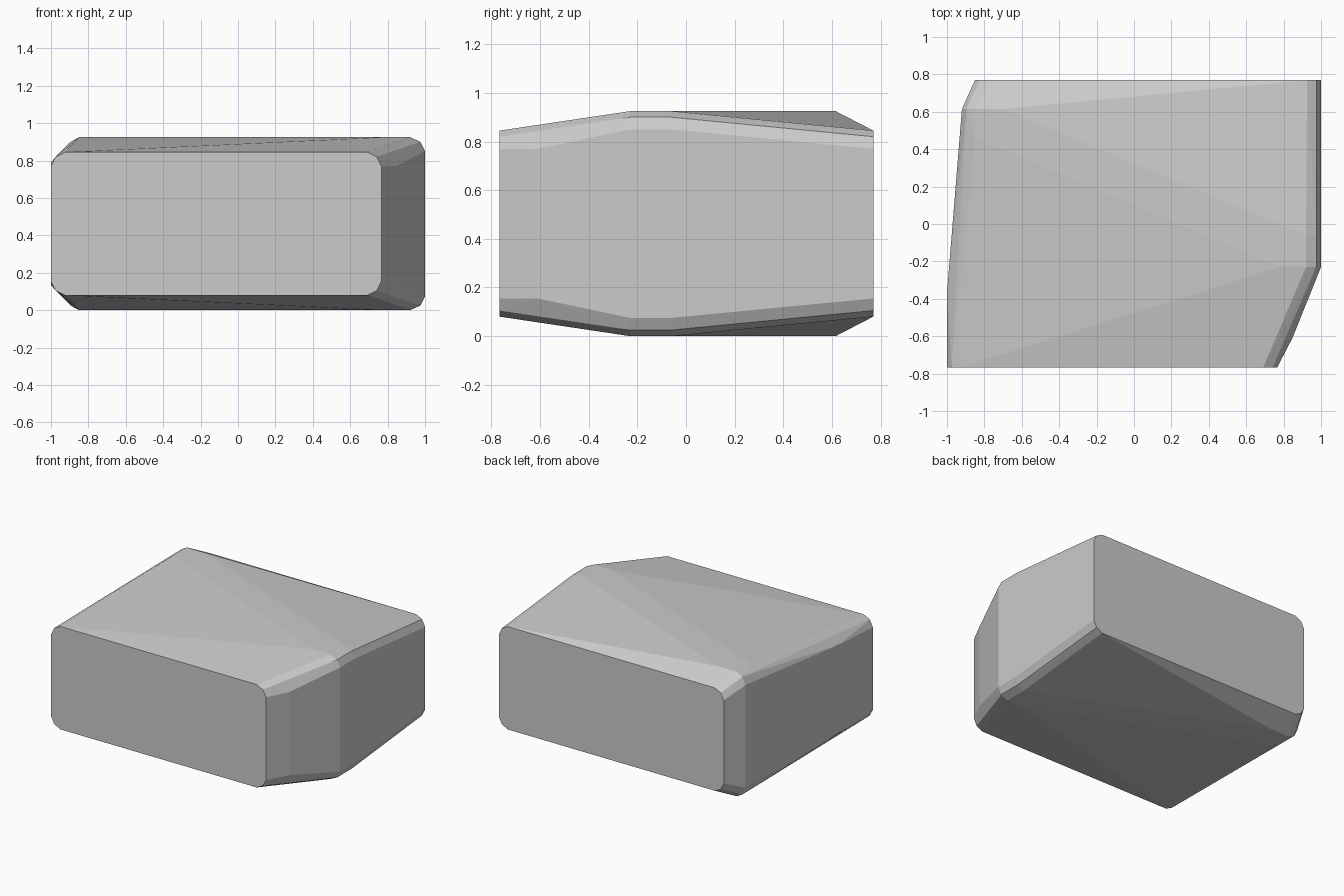
import bpy, bmesh
from math import radians

if "Cube" in bpy.data.objects:
    bpy.data.objects.remove(bpy.data.objects["Cube"])

H = 0.925  # full height; the block mirrors about H / 2


def both(x, y, z):
    """A point on the upper half and its mirror on the lower half."""
    return [(x, y, z), (x, y, H - z)]


def end_face(y, x0, x1):
    """Rectangle with softly rounded corners at one end of the block."""
    pts = []
    for x, s in ((x0, 1), (x1, -1)):
        for dx, z in ((0, 0.77), (0.025, 0.82), (0.075, 0.845)):
            pts += both(x + s * dx, y, z)
    return pts


# front and back faces
points = end_face(-0.766, -1.0, 0.766) + end_face(0.77, -0.85, 1.0)

# right shoulder, towards the front
for y in (-0.23, -0.06):
    for x, z in ((1.0, 0.85), (0.975, 0.90), (0.92, H)):
        points += both(x, y, z)
points += both(0.78, -0.23, H) + both(0.847, -0.61, 0.77)

# left shoulder, towards the back
for x, y, z in ((-0.92, 0.615, 0.845), (-0.895, 0.615, 0.90), (-0.85, 0.615, H),
                (-0.70, 0.615, H), (-0.85, 0.46, H), (-1.0, -0.37, 0.79)):
    points += both(x, y, z)

# wrap a faceted skin around the points
bm = bmesh.new()
for p in points:
    bm.verts.new(p)
hull = bmesh.ops.convex_hull(bm, input=bm.verts)
loose = [v for v in bm.verts if not v.link_faces]
bmesh.ops.delete(bm, geom=loose, context='VERTS')
bmesh.ops.dissolve_limit(bm, angle_limit=radians(0.5), verts=bm.verts, edges=bm.edges)
bmesh.ops.recalc_face_normals(bm, faces=bm.faces)

mesh = bpy.data.meshes.new("stone_block")
bm.to_mesh(mesh)
bm.free()
bpy.context.collection.objects.link(bpy.data.objects.new("stone_block", mesh))
